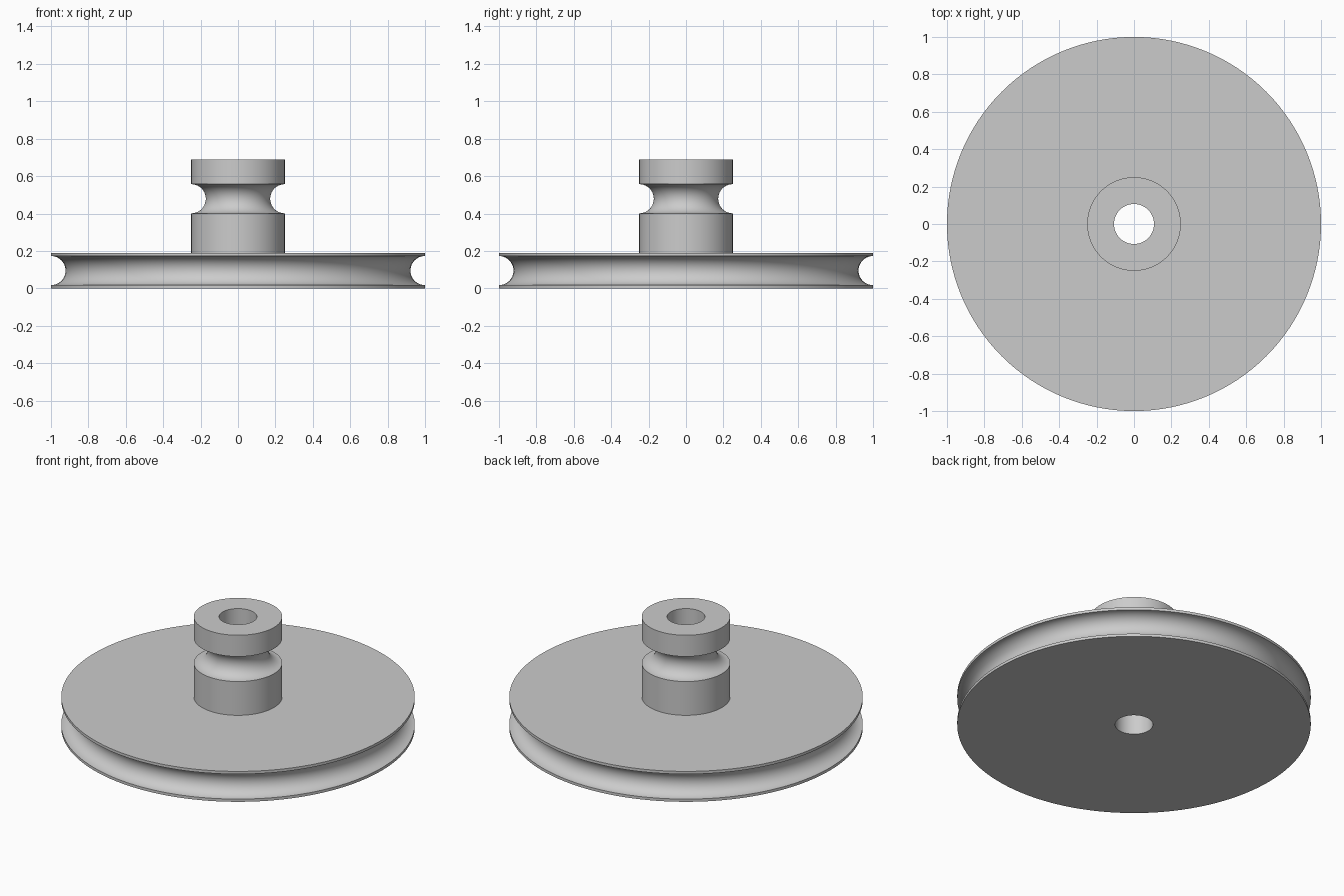
import bpy, bmesh, math
from mathutils import Matrix, Vector

cube = bpy.data.objects.get("Cube")
if cube:
    bpy.data.objects.remove(cube)

BORE, HUB, RIM = 0.107, 0.25, 1.0
WHEEL_TOP, HUB_TOP = 0.19, 0.69
GROOVE = 0.078
SEGMENTS = 128

grey = bpy.data.materials.new("plain grey")
grey.use_nodes = True
colour = (0.6, 0.6, 0.6, 1)
grey.diffuse_color = colour
grey.node_tree.nodes["Principled BSDF"].inputs["Base Color"].default_value = colour


def groove(radius, height, steps=20):
    """Half-round belt groove cut inward, listed from bottom to top."""
    angles = [math.pi * i / steps for i in range(steps + 1)]
    return [(radius - GROOVE * math.sin(a), height - GROOVE * math.cos(a)) for a in angles]


def lathe(name, profile):
    """Turn a closed (radius, height) outline around the z axis."""
    bm = bmesh.new()
    rings = []
    for i in range(SEGMENTS):
        turn = Matrix.Rotation(math.tau * i / SEGMENTS, 3, 'Z')
        rings.append([bm.verts.new(turn @ Vector((r, 0, z))) for r, z in profile])
    for i, ring in enumerate(rings):
        following = rings[(i + 1) % SEGMENTS]
        for j in range(len(profile)):
            k = (j + 1) % len(profile)
            bm.faces.new((ring[j], following[j], following[k], ring[k]))
    bmesh.ops.recalc_face_normals(bm, faces=bm.faces)
    mesh = bpy.data.meshes.new(name)
    bm.to_mesh(mesh)
    bm.free()
    mesh.materials.append(grey)
    obj = bpy.data.objects.new(name, mesh)
    bpy.context.collection.objects.link(obj)
    bpy.ops.object.select_all(action='DESELECT')
    obj.select_set(True)
    bpy.context.view_layer.objects.active = obj
    bpy.ops.object.shade_smooth_by_angle(angle=math.radians(30))
    return obj


# One turned piece: large grooved wheel, small grooved hub, through bore
lathe("stepped_pulley", [
    (BORE, 0), (RIM, 0),
    *groove(RIM, WHEEL_TOP / 2),
    (RIM, WHEEL_TOP), (HUB, WHEEL_TOP),
    *groove(HUB, 0.479),
    (HUB, HUB_TOP), (BORE, HUB_TOP),
])
